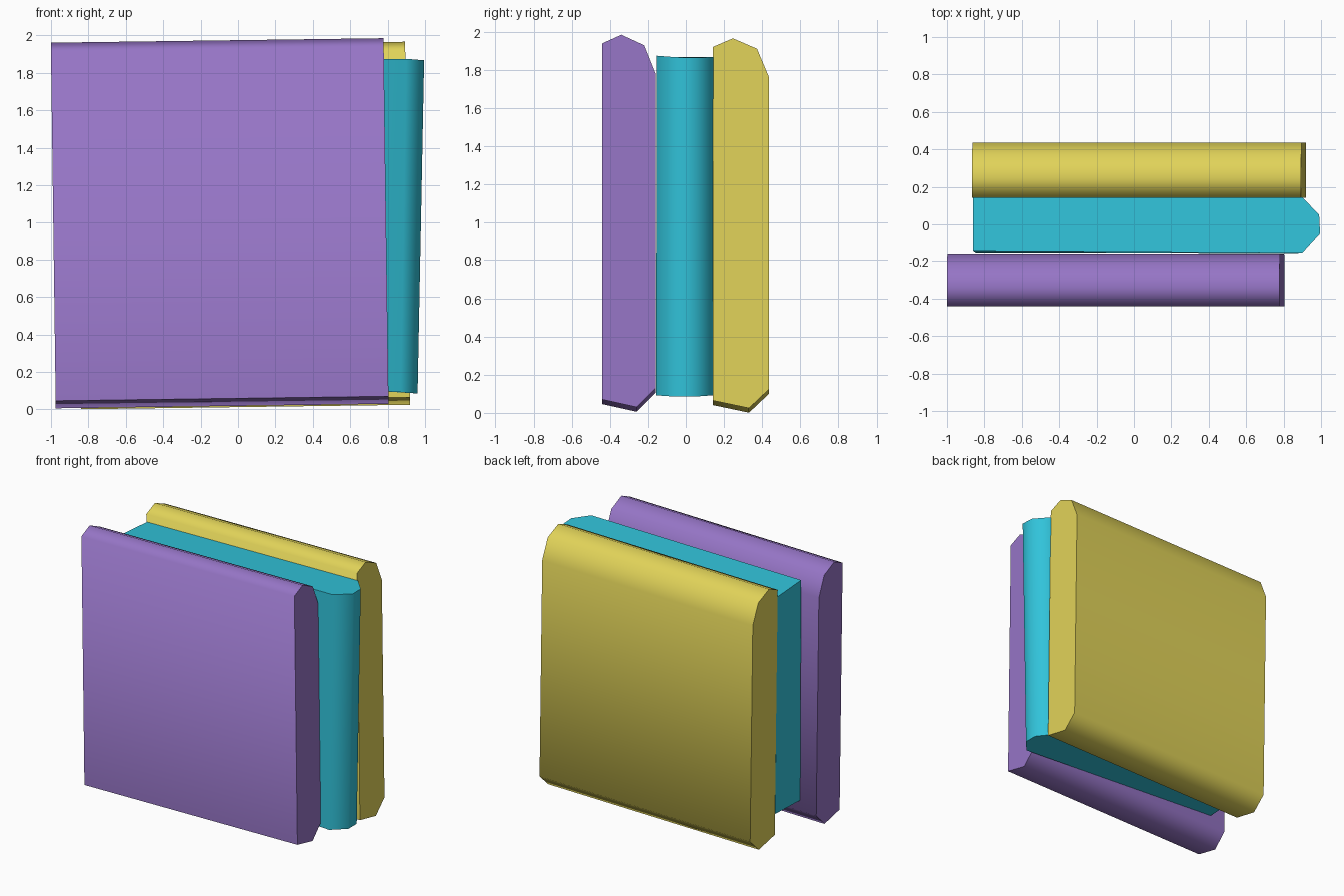
import bpy, bmesh, math

if "Cube" in bpy.data.objects:
    bpy.data.objects.remove(bpy.data.objects["Cube"])


def material(name, rgb):
    """Flat colour from sRGB 0-255 values."""
    lin = [((c / 255 + 0.055) / 1.055) ** 2.4 for c in rgb]
    m = bpy.data.materials.new(name)
    m.diffuse_color = (*lin, 1)
    m.use_nodes = True
    m.node_tree.nodes["Principled BSDF"].inputs["Base Color"].default_value = m.diffuse_color
    return m


def loft(name, ring_a, ring_b, mat):
    """Solid between two matching rings of points, capped at both ends."""
    bm = bmesh.new()
    a = [bm.verts.new(p) for p in ring_a]
    b = [bm.verts.new(p) for p in ring_b]
    n = len(a)
    bm.faces.new(a)
    bm.faces.new(b[::-1])
    for i in range(n):
        j = (i + 1) % n
        bm.faces.new((a[j], a[i], b[i], b[j]))
    bmesh.ops.recalc_face_normals(bm, faces=bm.faces)
    me = bpy.data.meshes.new(name)
    bm.to_mesh(me)
    bm.free()
    me.materials.append(mat)
    ob = bpy.data.objects.new(name, me)
    bpy.context.collection.objects.link(ob)
    bpy.ops.object.select_all(action='DESELECT')
    ob.select_set(True)
    bpy.context.view_layer.objects.active = ob
    bpy.ops.object.shade_smooth_by_angle(angle=math.radians(70))
    return ob


purple = material("purple", (150, 117, 198))
yellow = material("yellow", (225, 211, 89))
teal = material("teal", (49, 195, 218))

# Outer slabs: a bevelled side profile (y, z) run along x, leaning slightly
TILT = 0.0135
PROFILE = [(-0.44, 1.94), (-0.34, 1.985), (-0.22, 1.93), (-0.16, 1.78),
           (-0.16, 0.13), (-0.26, 0.03), (-0.44, 0.07)]


def slab(name, x0, x1, profile, mat):
    def ring(x):
        return [(x - TILT * z, y, z + TILT * (x - x1)) for y, z in profile]
    return loft(name, ring(x0), ring(x1), mat)


slab("front_slab", -0.974, 0.805, PROFILE, purple)
slab("back_slab", -0.84, 0.92,
     [(y * 1.05 + 0.604, z * 0.993 - 0.005) for y, z in PROFILE], yellow)

# Middle slab: plan outline with a chamfered nose, lofted bottom to top
top = [(-0.86, -0.145, 1.86), (0.90, -0.155, 1.875), (0.995, -0.05, 1.867),
       (0.99, 0.05, 1.865), (0.90, 0.145, 1.868), (-0.86, 0.145, 1.84)]
bottom = [(-0.845, -0.155, 0.19), (0.87, -0.157, 0.092), (0.96, -0.055, 0.085),
          (0.96, 0.045, 0.085), (0.87, 0.142, 0.092), (-0.845, 0.14, 0.20)]
loft("middle_slab", bottom, top, teal)
